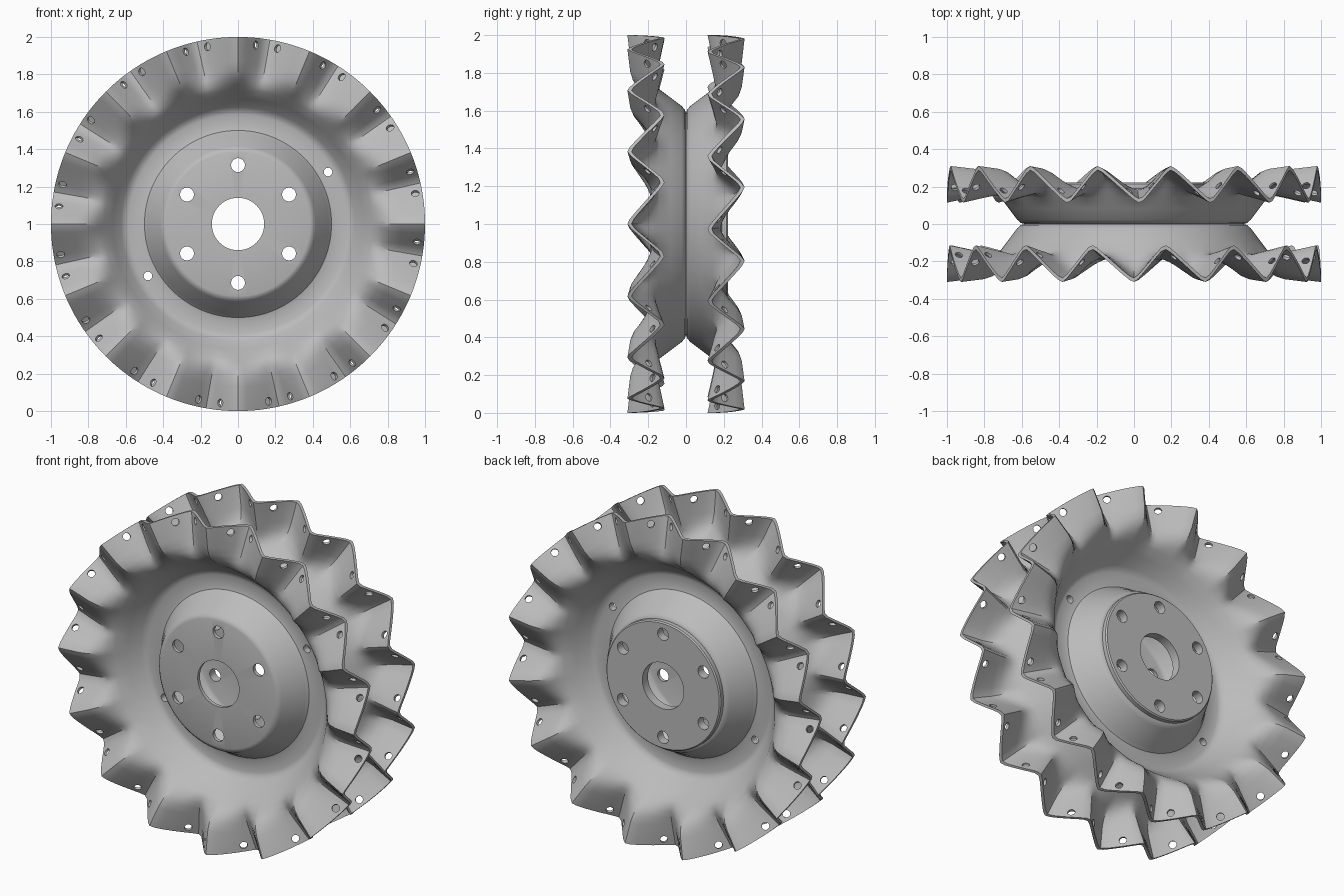
import bpy, bmesh, math
from mathutils import Matrix, Vector

if bpy.data.objects.get("Cube"):
    bpy.data.objects.remove(bpy.data.objects["Cube"])

TEETH, STEPS = 16, 16
SEGS = TEETH * STEPS
PERIOD = 2 * math.pi / TEETH
SHEET = 0.022
VALLEY = 0.42      # valley position inside one tooth period

# Dish profile: radius, y along a tooth crest, y along a tooth valley
PROFILE = [(0.14, -0.19, -0.19), (0.385, -0.19, -0.19), (0.40, -0.185, -0.185),
           (0.415, -0.17, -0.17), (0.485, -0.045, -0.045), (0.50, -0.027, -0.027),
           (0.52, -0.022, -0.022), (0.585, -0.022, -0.022), (0.605, -0.028, -0.028),
           (0.625, -0.045, -0.045), (0.67, -0.105, -0.105), (0.715, -0.165, -0.165),
           (0.745, -0.205, -0.18), (0.78, -0.25, -0.182), (0.82, -0.28, -0.172),
           (0.87, -0.295, -0.163), (1.0, -0.31, -0.135)]

metal = bpy.data.materials.new("grey metal")
metal.use_nodes = True
GREY = (0.5, 0.5, 0.5, 1)
metal.diffuse_color = GREY
metal.node_tree.nodes["Principled BSDF"].inputs["Base Color"].default_value = GREY


def wave(angle, phase):
    """1 on a crest, -1 in a valley, rounded zigzag between."""
    u = ((angle - phase) / PERIOD) % 1.0
    p = u / VALLEY * 0.5 if u < VALLEY else 0.5 + (u - VALLEY) / (1 - VALLEY) * 0.5
    return math.asin(0.97 * math.cos(2 * math.pi * p)) / math.asin(0.97)


def point(r, crest, valley, angle, phase):
    w = wave(angle, phase)
    y = (crest + valley) / 2 + w * (crest - valley) / 2
    return Vector((r * math.sin(angle), y, r * math.cos(angle)))


def make_object(name, bm):
    mesh = bpy.data.meshes.new(name)
    bmesh.ops.recalc_face_normals(bm, faces=bm.faces)
    bm.to_mesh(mesh)
    bm.free()
    mesh.materials.append(metal)
    obj = bpy.data.objects.new(name, mesh)
    bpy.context.collection.objects.link(obj)
    return obj


def add_drill(bm, pos, axis, radius, depth, sides=20):
    turn = Vector((0, 0, 1)).rotation_difference(axis).to_matrix().to_4x4()
    bmesh.ops.create_cone(bm, cap_ends=True, segments=sides, radius1=radius,
                          radius2=radius, depth=depth,
                          matrix=Matrix.Translation(pos) @ turn)


def make_drills(name, phase, small_angle):
    bm = bmesh.new()
    along = Vector((0, 1, 0))
    # bolt holes in the hub
    for i in range(6):
        a = i * math.pi / 3
        add_drill(bm, Vector((0.315 * math.sin(a), -0.19, 0.315 * math.cos(a))),
                  along, 0.037, 0.14, 28)
    # two locating holes in the seam ring
    for a in (small_angle, small_angle + math.pi):
        add_drill(bm, Vector((0.556 * math.sin(a), 0, 0.556 * math.cos(a))),
                  along, 0.023, 0.12)
    # one hole square to each tooth flank
    for i in range(TEETH):
        for offset in (5.3, 13.1):
            a = phase + i * PERIOD + math.radians(offset)
            c, d = [point(0.962, -0.306, -0.14, a + s, phase) for s in (-0.015, 0.015)]
            radial = Vector((math.sin(a), 0, math.cos(a)))
            normal = (d - c).cross(radial).normalized()
            add_drill(bm, (c + d) / 2 + Vector((0, SHEET / 2, 0)), normal, 0.021, 0.07)
    return make_object(name, bm)


def make_disc(name, phase, small_angle):
    # closed section swept around the axle: front skin out, back skin in
    section = [(p, 0) for p in PROFILE] + [(p, SHEET) for p in reversed(PROFILE)]
    bm = bmesh.new()
    rings = []
    for i in range(SEGS):
        a = 2 * math.pi * i / SEGS
        rings.append([bm.verts.new(point(*p, a, phase) + Vector((0, t, 0)))
                      for p, t in section])
    n = len(section)
    for i in range(SEGS):
        r0, r1 = rings[i], rings[(i + 1) % SEGS]
        for j in range(n):
            k = (j + 1) % n
            bm.faces.new((r0[j], r0[k], r1[k], r1[j]))
    return make_object(name, bm)


def make_plate(name):
    # flat ring bolted on the hub
    bm = bmesh.new()
    outline = [(0.14, -0.19), (0.14, -0.222), (0.38, -0.222), (0.387, -0.215), (0.387, -0.19)]
    verts = [bm.verts.new((r, y, 0)) for r, y in outline]
    edges = [bm.edges.new((verts[i], verts[(i + 1) % len(verts)])) for i in range(len(verts))]
    bmesh.ops.spin(bm, geom=verts + edges, cent=(0, 0, 0), axis=(0, 1, 0),
                   angle=2 * math.pi, steps=96, use_merge=True)
    bmesh.ops.remove_doubles(bm, verts=bm.verts, dist=0.0001)
    return make_object(name, bm)


def finish(obj, cutter, turn):
    cut = obj.modifiers.new("drill", 'BOOLEAN')
    cut.operation = 'DIFFERENCE'
    cut.solver = 'EXACT'
    cut.object = cutter
    bpy.ops.object.select_all(action='DESELECT')
    obj.select_set(True)
    bpy.context.view_layer.objects.active = obj
    bpy.ops.object.modifier_apply(modifier=cut.name)
    obj.data.transform(Matrix.Translation((0, 0, 1)) @ Matrix.Rotation(turn, 4, 'Z'))
    bpy.ops.object.shade_smooth_by_angle(angle=math.radians(32))


# Front and back discs stand back to back with interlocking teeth
for side, turn, phase, small in (("front", 0, 0, math.radians(60)),
                                 ("back", math.pi, PERIOD / 2, math.radians(-60))):
    drills = make_drills(side + "_drills", phase, small)
    drills.hide_render = True
    parts = [make_disc(side + "_toothed_disc", phase, small)]
    if side == "back":
        parts.append(make_plate("back_hub_plate"))
    for part in parts:
        finish(part, drills, turn)
    bpy.data.objects.remove(drills)
